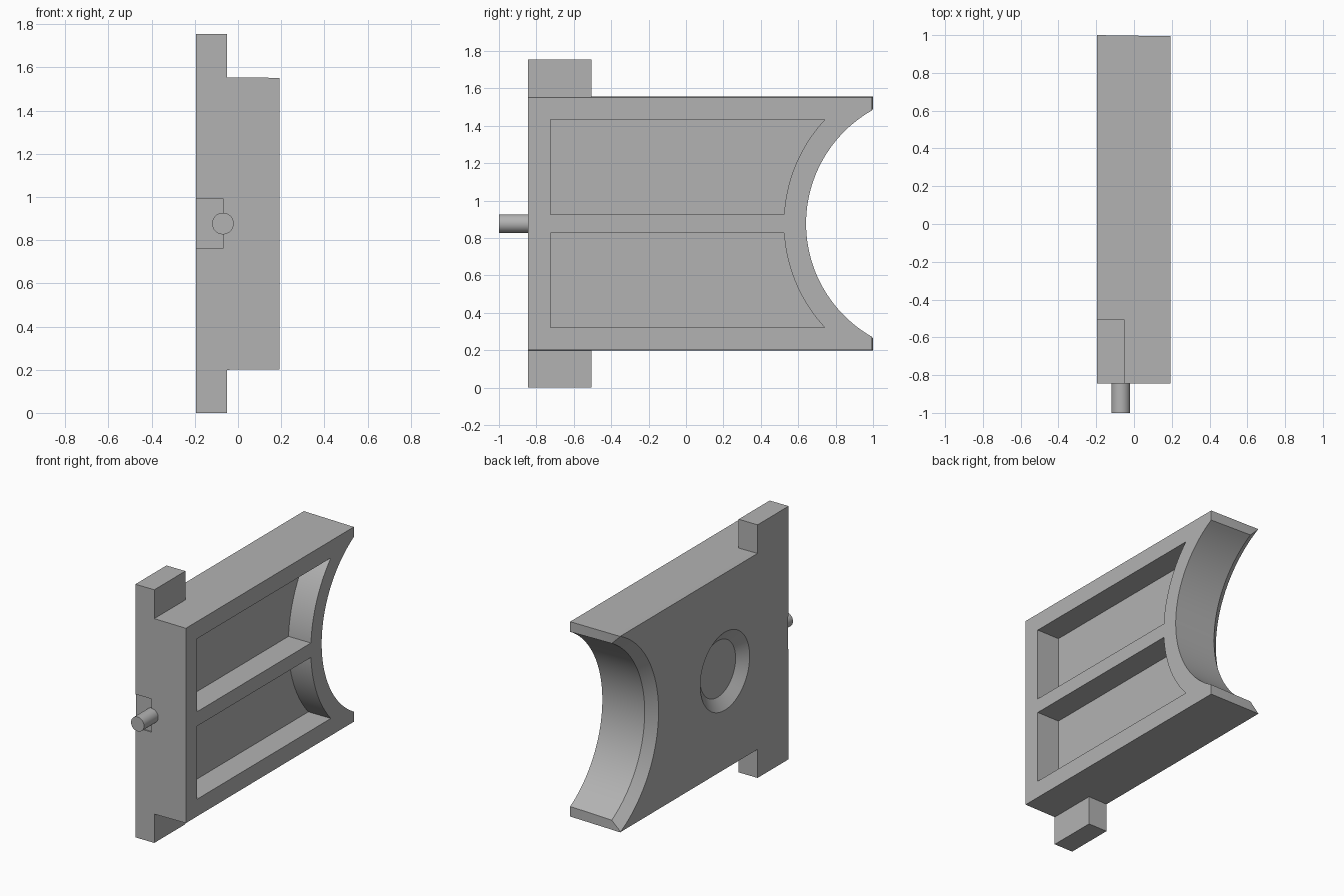
import bpy, bmesh, math
from mathutils import Matrix

if "Cube" in bpy.data.objects:
    bpy.data.objects.remove(bpy.data.objects["Cube"])

grey = bpy.data.materials.new("plain_grey")
grey.use_nodes = True
grey.diffuse_color = (0.45, 0.45, 0.45, 1)
grey.node_tree.nodes["Principled BSDF"].inputs["Base Color"].default_value = grey.diffuse_color

MID_Z = 0.877       # height of the symmetry plane
ARC_Y = 1.338       # centre of the concave end
BACK_X, FACE_X = -0.195, 0.192
FRONT_Y = -0.845


def finish(name, bm):
    bmesh.ops.recalc_face_normals(bm, faces=bm.faces)
    mesh = bpy.data.meshes.new(name)
    bm.to_mesh(mesh)
    bm.free()
    mesh.materials.append(grey)
    obj = bpy.data.objects.new(name, mesh)
    bpy.context.collection.objects.link(obj)
    return obj


def loft(name, sections):
    """Skin equal-length (y, z) outlines placed at successive x positions."""
    bm = bmesh.new()
    rings = [[bm.verts.new((x, y, z)) for y, z in outline] for x, outline in sections]
    for a, b in zip(rings, rings[1:]):
        for i in range(len(a)):
            j = (i + 1) % len(a)
            bm.faces.new((a[i], a[j], b[j], b[i]))
    bm.faces.new(rings[0])
    bm.faces.new(rings[-1])
    return finish(name, bm)


def box(name, low, high):
    outline = [(low[1], low[2]), (high[1], low[2]), (high[1], high[2]), (low[1], high[2])]
    return loft(name, [(low[0], outline), (high[0], outline)])


def cone(name, centre, axis, r1, r2, depth):
    bm = bmesh.new()
    bmesh.ops.create_cone(bm, cap_ends=True, segments=64, radius1=r1, radius2=r2, depth=depth,
                          matrix=Matrix.Translation(centre) @ Matrix.Rotation(math.pi / 2, 4, axis))
    return finish(name, bm)


def arc(radius, z0, z1, steps=48):
    """Points on the concave end, z measured from the middle."""
    a0, a1 = math.asin(z0 / radius), math.asin(z1 / radius)
    angles = [a0 + (a1 - a0) * i / steps for i in range(steps + 1)]
    return [(ARC_Y - radius * math.cos(a), MID_Z + radius * math.sin(a)) for a in angles]


def body_outline(radius, half, end):
    reach = min(math.sqrt(radius ** 2 - (ARC_Y - end) ** 2), half - 0.002)
    return ([(FRONT_Y, MID_Z + half), (FRONT_Y, MID_Z - half), (end, MID_Z - half)]
            + arc(radius, -reach, reach) + [(end, MID_Z + half)])


def combine(target, tool, operation):
    mod = target.modifiers.new(operation, "BOOLEAN")
    mod.object, mod.operation, mod.solver = tool, operation, "EXACT"
    bpy.context.view_layer.objects.active = target
    bpy.ops.object.modifier_apply(modifier=mod.name)
    bpy.data.objects.remove(tool)


# Slab with a concave end, chamfered on the back and slightly drafted
body = loft("slab_body", [
    (BACK_X, body_outline(0.759, 0.679, 1.0)),
    (BACK_X + 0.065, body_outline(0.70, 0.678, 0.999)),
    (FACE_X, body_outline(0.696, 0.675, 0.994)),
])

# Corner tabs and the two pockets, mirrored about the middle
for s in (-1, 1):
    ends = sorted((MID_Z + s * 0.6, MID_Z + s * 0.877))
    tab = box("tab", (BACK_X, FRONT_Y, ends[0]), (-0.05, -0.505, ends[1]))
    combine(body, tab, "UNION")
    outline = [(-0.725, MID_Z + s * 0.556), (-0.725, MID_Z + s * 0.05)] + arc(0.815, s * 0.05, s * 0.556)
    combine(body, loft("pocket_cutter", [(0.02, outline), (0.3, outline)]), "DIFFERENCE")

# Conical dimple in the back, and shallow notch behind the pin
combine(body, cone("dimple_cutter", (BACK_X + 0.0225, -0.148, MID_Z), "Y", 0.284, 0.195, 0.065), "DIFFERENCE")
combine(body, box("notch_cutter", (-0.3, -0.95, MID_Z - 0.115), (-0.07, FRONT_Y + 0.008, MID_Z + 0.115)),
        "DIFFERENCE")

# Front pin
combine(body, cone("pin", (-0.07, -0.9, MID_Z), "X", 0.05, 0.05, 0.2), "UNION")

bpy.ops.object.select_all(action="DESELECT")
body.select_set(True)
bpy.context.view_layer.objects.active = body
bpy.ops.object.shade_smooth_by_angle(angle=math.radians(25))
